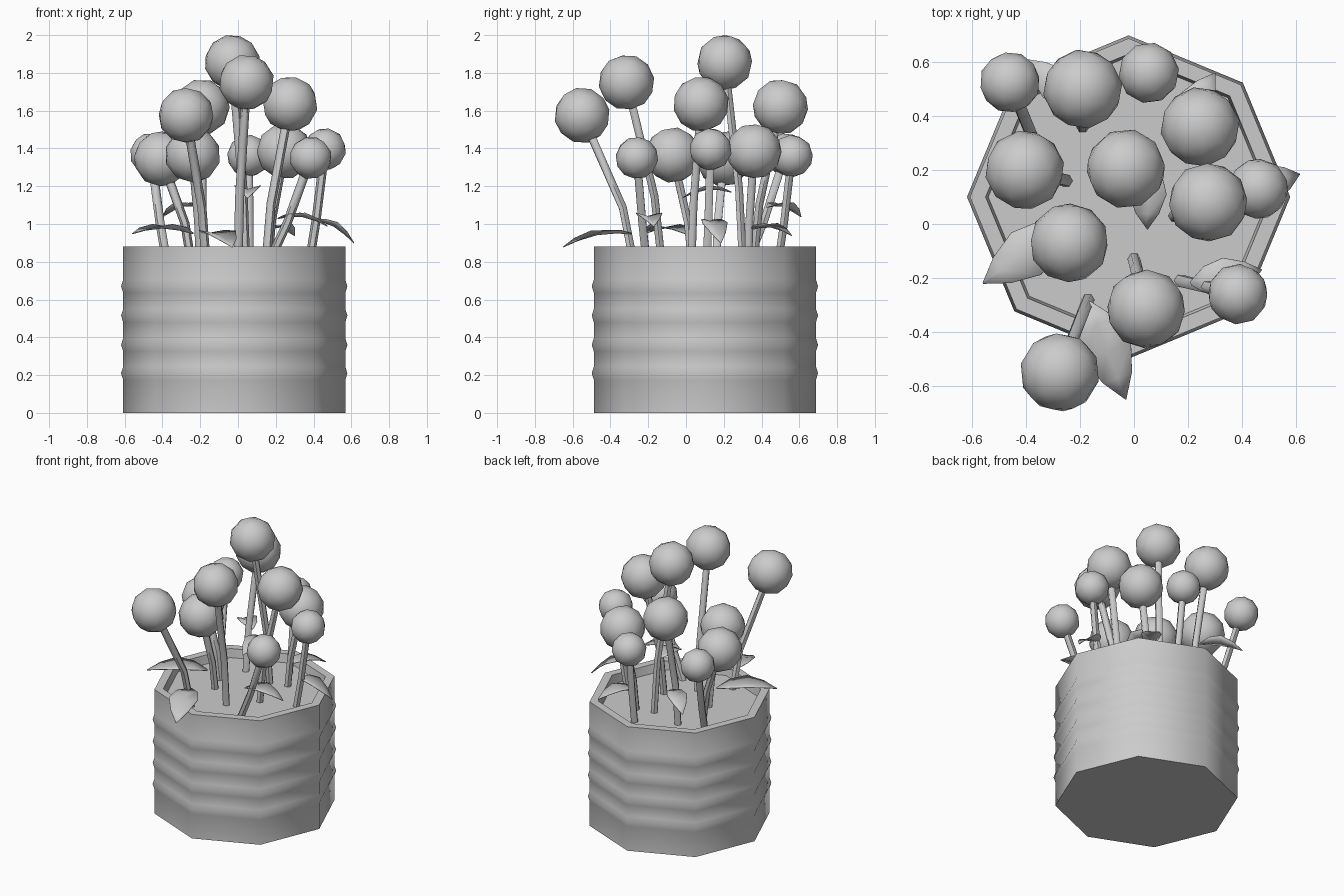
import bpy, bmesh, math, random
from mathutils import Vector

cube = bpy.data.objects.get("Cube")
if cube:
    bpy.data.objects.remove(cube, do_unlink=True)
random.seed(4)

grey = bpy.data.materials.new("plain grey")
grey.use_nodes = True
grey.diffuse_color = (0.6, 0.6, 0.6, 1)
grey.node_tree.nodes["Principled BSDF"].inputs["Base Color"].default_value = (0.6, 0.6, 0.6, 1)

CENTER = Vector((-0.02, 0.10, 0))
SOIL_Z = 0.82


def finish(name, bm, angle=60):
    bmesh.ops.recalc_face_normals(bm, faces=bm.faces)
    mesh = bpy.data.meshes.new(name)
    bm.to_mesh(mesh)
    bm.free()
    mesh.materials.append(grey)
    obj = bpy.data.objects.new(name, mesh)
    bpy.context.collection.objects.link(obj)
    bpy.ops.object.select_all(action='DESELECT')
    obj.select_set(True)
    bpy.context.view_layer.objects.active = obj
    bpy.ops.object.shade_smooth_by_angle(angle=math.radians(angle))
    return obj


def skin(bm, rings, cap_start=True, cap_end=True):
    loops = [[bm.verts.new(p) for p in ring] for ring in rings]
    for a, b in zip(loops, loops[1:]):
        for i in range(len(a)):
            j = (i + 1) % len(a)
            bm.faces.new((a[i], a[j], b[j], b[i]))
    if cap_start:
        bm.faces.new(loops[0])
    if cap_end:
        bm.faces.new(loops[-1])


def octagon(r, z):
    return [CENTER + Vector((r * math.cos(math.tau * i / 8), r * math.sin(math.tau * i / 8), z))
            for i in range(8)]


# Ribbed pot with a thick rim, closed at soil level
profile = [(0.588, 0)]
for ridge in (0.21, 0.36, 0.515, 0.67):
    profile += [(0.588, ridge - 0.035), (0.599, ridge), (0.588, ridge + 0.035)]
profile += [(0.588, 0.88), (0.53, 0.88), (0.52, SOIL_Z)]
bm = bmesh.new()
skin(bm, [octagon(r, z) for r, z in profile], cap_end=False)
finish("pot", bm)

# Soil surface
bm = bmesh.new()
bm.faces.new([bm.verts.new(p) for p in octagon(0.522, SOIL_Z)])
finish("soil", bm)


def stem(name, base, top, bend):
    base, top = Vector(base), Vector(top)
    knee = base.lerp(top, bend)
    knee.z = base.z + (top.z - base.z) * 0.36
    path = [base, knee, knee.lerp(top, 0.5), top]
    rings = []
    for i, p in enumerate(path):
        d = (path[min(i + 1, 3)] - path[max(i - 1, 0)]).normalized()
        u = d.cross(Vector((0, 1, 0))).normalized()
        v = d.cross(u)
        rings.append([p + (u * math.cos(math.tau * k / 6) + v * math.sin(math.tau * k / 6)) * 0.024
                      for k in range(6)])
    bm = bmesh.new()
    skin(bm, rings)
    finish(name, bm)


def bloom(name, center, radius):
    bm = bmesh.new()
    bmesh.ops.create_icosphere(bm, subdivisions=2, radius=radius)
    obj = finish(name, bm)
    obj.location = center
    obj.rotation_euler = [random.uniform(-0.4, 0.4), random.uniform(-0.4, 0.4), random.uniform(0, 6)]


# Flowers: bloom centre, then stem foot
large = [((-0.19, 0.50, 1.62), (-0.19, 0.36)), ((0.245, 0.36, 1.385), (0.16, 0.33)),
         ((-0.405, 0.20, 1.345), (-0.25, 0.16)), ((-0.03, 0.205, 1.855), (0.04, 0.30)),
         ((0.275, 0.08, 1.635), (0.15, 0.03)), ((-0.24, -0.07, 1.365), (-0.20, 0.03)),
         ((0.045, -0.315, 1.75), (0, -0.13)), ((-0.275, -0.55, 1.575), (-0.17, -0.28))]
small = [((-0.46, 0.525, 1.37), (-0.38, 0.33)), ((0.055, 0.56, 1.36), (0.06, 0.49)),
         ((0.46, 0.13, 1.395), (0.38, 0.11)), ((0.385, -0.26, 1.35), (0.17, -0.21))]
for group, radius, bend in ((large, 0.148, 0.2), (small, 0.113, 0.42)):
    kind = "large" if group is large else "small"
    for n, (top, foot) in enumerate(group, 1):
        bloom(f"{kind}_bloom_{n}", top, radius)
        stem(f"{kind}_stem_{n}", (*foot, SOIL_Z - 0.01), top, bend)


def leaf(name, base, tip, width):
    # Pointed blade, folded along its midrib and arched
    base, tip = Vector(base), Vector(tip)
    side = (tip - base).cross(Vector((0, 0, 1))).normalized()
    bm = bmesh.new()
    rows = []
    for t, w in ((0, 0.1), (0.22, 0.75), (0.5, 1), (0.78, 0.6), (1, 0.02)):
        mid = base.lerp(tip, t) + Vector((0, 0, 0.03 * math.sin(math.pi * t)))
        edge = side * width * w / 2
        lift = Vector((0, 0, 0.02 * w))
        rows.append([bm.verts.new(p) for p in (mid - edge + lift, mid, mid + edge + lift)])
    for a, b in zip(rows, rows[1:]):
        for i in (0, 1):
            bm.faces.new((a[i], a[i + 1], b[i + 1], b[i]))
    obj = finish(name, bm)
    solid = obj.modifiers.new("thickness", 'SOLIDIFY')
    solid.thickness = 0.004


# Leaves: base, tip, width
for n, data in enumerate([((-0.24, 0.0, 0.95), (-0.56, -0.22, 0.95), 0.19),
                          ((-0.17, -0.29, 0.95), (-0.03, -0.65, 0.88), 0.19),
                          ((0.40, 0.12, 1.02), (0.615, 0.185, 0.90), 0.14),
                          ((0.05, 0.24, 1.17), (0.05, -0.02, 1.14), 0.14),
                          ((0.21, -0.22, 1.03), (0.475, -0.17, 0.99), 0.14),
                          ((-0.19, 0.43, 1.09), (-0.40, 0.61, 1.04), 0.13),
                          ((0.16, 0.34, 0.97), (0.30, 0.56, 0.94), 0.13)], 1):
    leaf(f"leaf_{n}", *data)
